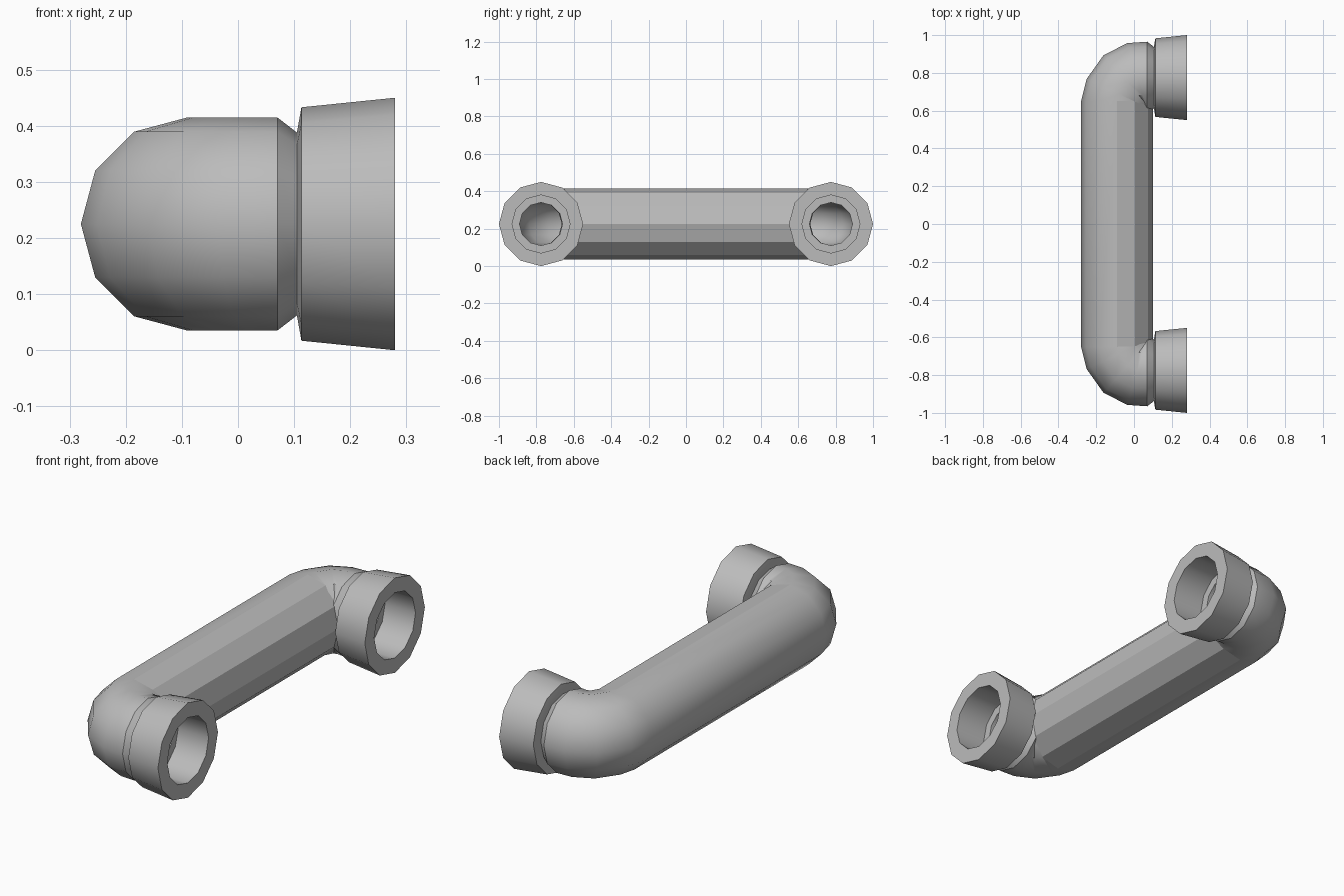
import bpy, bmesh
from math import sin, cos, radians, tau

SIDES = 12
MID_Z = 0.225
LEG_Y = 0.775

cube = bpy.data.objects.get("Cube")
if cube:
    bpy.data.objects.remove(cube, do_unlink=True)

grey = bpy.data.materials.new("plain_grey")
grey.use_nodes = True
grey.diffuse_color = (0.5, 0.5, 0.5, 1)
grey.node_tree.nodes["Principled BSDF"].inputs["Base Color"].default_value = (0.5, 0.5, 0.5, 1)


def closed_loft(name, sections):
    """Skin a closed loop of rings given as (x, y, turn in degrees, radius)."""
    bm = bmesh.new()
    rings = []
    for x, y, turn, r in sections:
        t = radians(turn)
        ring = []
        for i in range(SIDES):
            a = tau * i / SIDES
            ring.append(bm.verts.new((x - cos(t) * r * cos(a),
                                      y + sin(t) * r * cos(a),
                                      MID_Z + r * sin(a))))
        rings.append(ring)
    for k, ring in enumerate(rings):
        nxt = rings[(k + 1) % len(rings)]
        for i in range(SIDES):
            j = (i + 1) % SIDES
            bm.faces.new((ring[i], ring[j], nxt[j], nxt[i]))
    bmesh.ops.recalc_face_normals(bm, faces=bm.faces)
    mesh = bpy.data.meshes.new(name)
    bm.to_mesh(mesh)
    bm.free()
    mesh.materials.append(grey)
    obj = bpy.data.objects.new(name, mesh)
    bpy.context.collection.objects.link(obj)
    bpy.ops.object.select_all(action='DESELECT')
    obj.select_set(True)
    bpy.context.view_layer.objects.active = obj
    bpy.ops.object.shade_smooth_by_angle(angle=radians(35))
    return obj


# Pipe: centreline of one elbow, mirrored to the other end
elbow = [(-0.09, 0.65, 0), (-0.079, 0.687, 25), (-0.036, 0.751, 49),
         (0.018, LEG_Y, 74), (0.07, LEG_Y, 90)]
path = [(x, -y, -t) for x, y, t in reversed(elbow)] + elbow
neck = (0.105, LEG_Y, 90)
neck_mirror = (0.105, -LEG_Y, -90)

outside = [(*neck_mirror, 0.163)] + [(*p, 0.19) for p in path] + [(*neck, 0.163)]
bore = [(*p, 0.115) for p in [neck] + path[::-1] + [neck_mirror]]
pipe = closed_loft("pipe", outside + bore)

# Flat facets on the inner side of the straight run
for face in pipe.data.polygons:
    if abs(face.center.y) < 0.1 and face.normal.x > 0.1:
        face.use_smooth = False

# Flared collars with a stepped socket
collar = [(0.28, 0.225), (0.113, 0.208), (0.105, 0.163),
          (0.105, 0.115), (0.12, 0.115), (0.12, 0.155), (0.28, 0.155)]
for name, side in (("back_collar", 1), ("front_collar", -1)):
    closed_loft(name, [(x, side * LEG_Y, side * 90, r) for x, r in collar])
